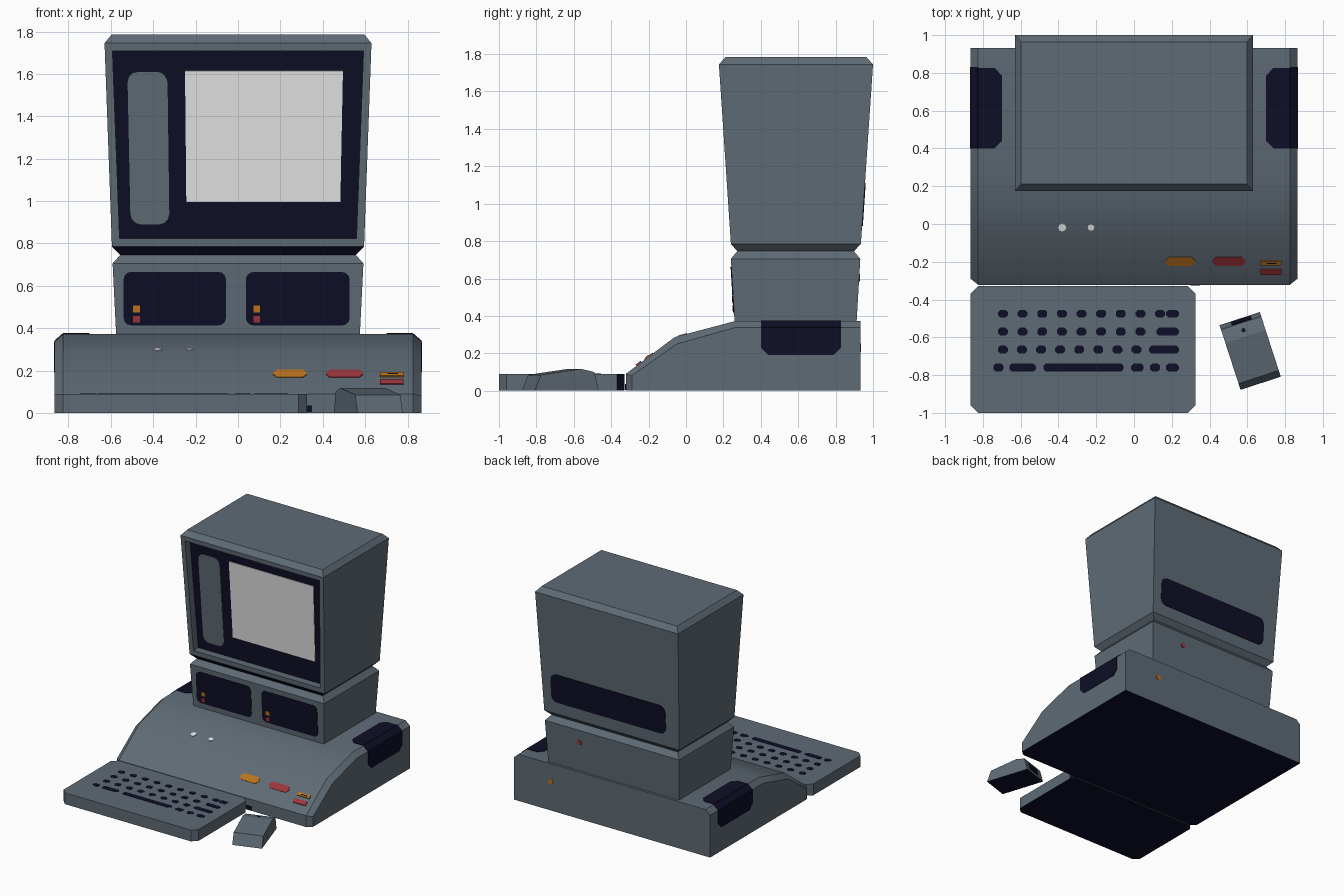
import bpy, bmesh, math
from mathutils import Vector, Matrix

if "Cube" in bpy.data.objects:
    bpy.data.objects.remove(bpy.data.objects["Cube"])

def material(name, r, g, b):
    m = bpy.data.materials.new(name)
    m.diffuse_color = (r, g, b, 1)
    m.use_nodes = True
    m.node_tree.nodes["Principled BSDF"].inputs["Base Color"].default_value = m.diffuse_color
    return m

GREY = material("slate grey", .114, .147, .178)
DARK = material("dark navy", .0045, .0045, .02)
LIGHT = material("light grey", .78, .78, .78)
ORANGE = material("orange", .5, .17, .012)
RED = material("red", .33, .034, .042)

def finish(name, bm, *mats):
    bmesh.ops.recalc_face_normals(bm, faces=bm.faces)
    me = bpy.data.meshes.new(name)
    bm.to_mesh(me)
    bm.free()
    for m in mats:
        me.materials.append(m)
    ob = bpy.data.objects.new(name, me)
    bpy.context.collection.objects.link(ob)
    return ob

def loft(rings):
    """Closed solid through rings of equal point count."""
    bm = bmesh.new()
    vs = [[bm.verts.new(p) for p in ring] for ring in rings]
    n = len(vs[0])
    for a, b in zip(vs, vs[1:]):
        for i in range(n):
            j = (i + 1) % n
            bm.faces.new((a[i], a[j], b[j], b[i]))
    bm.faces.new(vs[0])
    bm.faces.new(vs[-1])
    bmesh.ops.recalc_face_normals(bm, faces=bm.faces)
    return bm

def rect_ring(x, y0, y1, z):
    return [(-x, y0, z), (x, y0, z), (x, y1, z), (-x, y1, z)]

def dark_underside(bm):
    for f in bm.faces:
        if f.normal.z < -.9:
            f.material_index = 1

def rounded(x0, x1, y0, y1, r=0, seg=3):
    if r == 0:
        return [(x0, y0), (x1, y0), (x1, y1), (x0, y1)]
    pts = []
    corners = [(x1 - r, y1 - r), (x0 + r, y1 - r), (x0 + r, y0 + r), (x1 - r, y0 + r)]
    for k, (cx, cy) in enumerate(corners):
        for i in range(seg + 1):
            a = math.pi / 2 * (k + i / seg)
            pts.append((cx + r * math.cos(a), cy + r * math.sin(a)))
    return pts

def disc(x, y, r):
    return [(x + r * math.cos(i * math.pi / 4), y + r * math.sin(i * math.pi / 4)) for i in range(8)]

def plate(name, mat, pts, place, normal, t=.004):
    """Thin plate: 2D outline placed on a surface, raised along its normal."""
    n = Vector(normal).normalized()
    base = [Vector(place(a, b)) for a, b in pts]
    return finish(name, loft([[p - n * .002 for p in base], [p + n * t for p in base]]), mat)

# system base: side profile with chamfered ends
inner = [(-.322, 0), (-.322, .09), (-.06, .287), (.26, .372), (.932, .372), (.932, 0)]
outer = [(-.29, 0), (-.29, .08), (-.05, .25), (.26, .337), (.932, .337), (.932, 0)]
bm = loft([[(x, y, z) for y, z in prof] for x, prof in
           ((-.865, outer), (-.825, inner), (.825, inner), (.865, outer))])
dark_underside(bm)
base = finish("system_base", bm, GREY, DARK)
base.select_set(True)
bpy.context.view_layer.objects.active = base
bpy.ops.object.shade_smooth_by_angle(angle=math.radians(30))

# drive box
finish("drive_box", loft([rect_ring(.575, .26, .912, .365), rect_ring(.592, .24, .932, .705),
                          rect_ring(.555, .275, .897, .747)]), GREY)

# monitor with recessed front panel
bm = loft([rect_ring(.555, .275, .897, .745), rect_ring(.595, .24, .935, .785),
           rect_ring(.63, .176, 1.0, 1.745), rect_ring(.597, .212, .964, 1.785)])
for f in bm.faces:
    if -.9 < f.normal.y < -.3 and f.normal.z < 0:
        f.material_index = 1
front = [f for f in bm.faces if f.normal.y < -.9]
bmesh.ops.inset_region(bm, faces=front, thickness=.052)
bmesh.ops.inset_region(bm, faces=front, thickness=.0005)
bmesh.ops.translate(bm, verts=front[0].verts, vec=(0, .06, 0))
front[0].material_index = 1
finish("monitor", bm, GREY, DARK)

# screen and speaker strip on the recessed panel, narrowing downwards
def on_panel(x, z):
    return (x * (1 + (z - 1.6) * .04), .3 - (z - .785) * .0667, z)
PANEL_N = (0, -1, -.067)
plate("screen", LIGHT, rounded(-.25, .495, .995, 1.615), on_panel, PANEL_N)
plate("speaker_strip", GREY, rounded(-.522, -.333, .89, 1.61, .05), on_panel, PANEL_N)

# disk drives and their lamps
def on_drive(x, z):
    return (x, .24 + (.705 - z) * .0588, z)
DRIVE_N = (0, -1, -.059)
for side, x0, x1, lamp in (("left", -.54, -.057, -.495), ("right", .037, .527, .072)):
    plate(side + "_drive", DARK, rounded(x0, x1, .413, .665, .035), on_drive, DRIVE_N)
    plate(side + "_orange_lamp", ORANGE, rounded(lamp, lamp + .032, .475, .507), on_drive, DRIVE_N, .007)
    plate(side + "_red_lamp", RED, rounded(lamp, lamp + .032, .428, .458), on_drive, DRIVE_N, .007)

# switches on the sloping front of the base
def on_slope(x, y):
    return (x, y, .09 + (y + .322) * .752)
SLOPE_N = (0, -.752, 1)
plate("orange_switch", ORANGE, rounded(.165, .325, -.22, -.175, .018, 1), on_slope, SLOPE_N)
plate("red_switch", RED, rounded(.415, .59, -.22, -.175, .018, 1), on_slope, SLOPE_N)
plate("orange_button", ORANGE, rounded(.67, .78, -.215, -.193), on_slope, SLOPE_N, .008)
plate("button_slot", DARK, rounded(.705, .755, -.207, -.201), on_slope, SLOPE_N, .009)
plate("red_button", RED, rounded(.67, .78, -.265, -.238), on_slope, SLOPE_N, .008)

# light studs on the upper slope
def on_upper(x, y):
    return (x, y, .287 + (y + .06) * .2656)
for i, (x, r) in enumerate(((-.38, .022), (-.228, .018))):
    plate(f"stud_{i}", LIGHT, disc(x, -.017, r), on_upper, (0, -.2656, 1))

# dark vents wrapping over both shoulders of the base
for side, s in (("left", -1), ("right", 1)):
    plate(side + "_vent_side", DARK,
          [(.4, .337), (.4, .23), (.44, .19), (.79, .19), (.83, .23), (.83, .337)],
          lambda y, z: (s * .865, y, z), (s, 0, 0))
    plate(side + "_vent_edge", DARK, rounded(.4, .83, 0, 1),
          lambda y, t: (s * (.865 - .04 * t), y, .337 + .035 * t), (s * .66, 0, .75))
    plate(side + "_vent_top", DARK,
          [(.825, .4), (.74, .4), (.7, .44), (.7, .785), (.735, .825), (.825, .825)],
          lambda x, y: (s * x, y, .372), (0, 0, 1))

# rear details
plate("rear_vent", DARK, rounded(-.485, .525, .88, 1.11, .05),
      lambda x, z: (x, .935 + (z - .785) * .0677, z), (0, 1, -.068))
plate("rear_red_lamp", RED, disc(.29, .605, .02),
      lambda x, z: (x, .932 - (.705 - z) * .0588, z), (0, 1, -.059))
plate("rear_orange_lamp", ORANGE, disc(.54, .23, .022), lambda x, z: (x, .932, z), (0, 1, 0))

# keyboard slab with cut corners
outline = rounded(-.865, .325, -1, -.328, .04, 1)
bm = loft([[(x, y, z) for x, y in outline] for z in (0, .09)])
dark_underside(bm)
for f in bm.faces:
    if f.normal.x > .5 and f.normal.y > .5:
        f.material_index = 1
finish("keyboard", bm, GREY, DARK)
plate("keyboard_socket", DARK, rounded(.3, .35, .005, .035), lambda x, z: (x, -.322, z), (0, -1, 0))

# keys: one row per entry, as (start, end) spans
def even(n, start=-.72, pitch=.104, w=.052):
    return [(start + i * pitch, start + i * pitch + w) for i in range(n)]
rows = ((-.475, even(9) + [(.17, .237)]),
        (-.57, even(8) + [(.12, .237)]),
        (-.665, even(8, pitch=.101) + [(.08, .237)]),
        (-.76, [(-.745, -.69), (-.66, -.52), (-.48, -.055), (-.015, .05), (.085, .137), (.17, .237)]))
for r, (y, keys) in enumerate(rows):
    for k, (a, b) in enumerate(keys):
        plate(f"key_{r}_{k}", DARK, rounded(a, b, y - .021, y + .021, .012, 1),
              lambda x, yy: (x, yy, .09), (0, 0, 1), .002)

# mouse: side profile extruded across and turned
profile = [(-.18, 0), (-.145, .085), (.08, .117), (.155, .1), (.18, 0)]
bm = loft([[(x, y, z) for y, z in profile] for x in (-.112, .112)])
dark_underside(bm)
parts = [finish("mouse", bm, GREY, DARK),
         plate("mouse_buttons", DARK, rounded(-.05, .06, 0, 1),
               lambda x, t: (x, .157 + .016 * t, .092 - .064 * t), (0, 1, .25)),
         plate("mouse_dot", DARK, disc(0, .115, .011),
               lambda x, y: (x, y, .117 - (y - .08) * .227), (0, .227, 1))]
for ob in parts:
    ob.matrix_world = Matrix.Translation((.615, -.672, 0)) @ Matrix.Rotation(math.radians(18), 4, 'Z')
